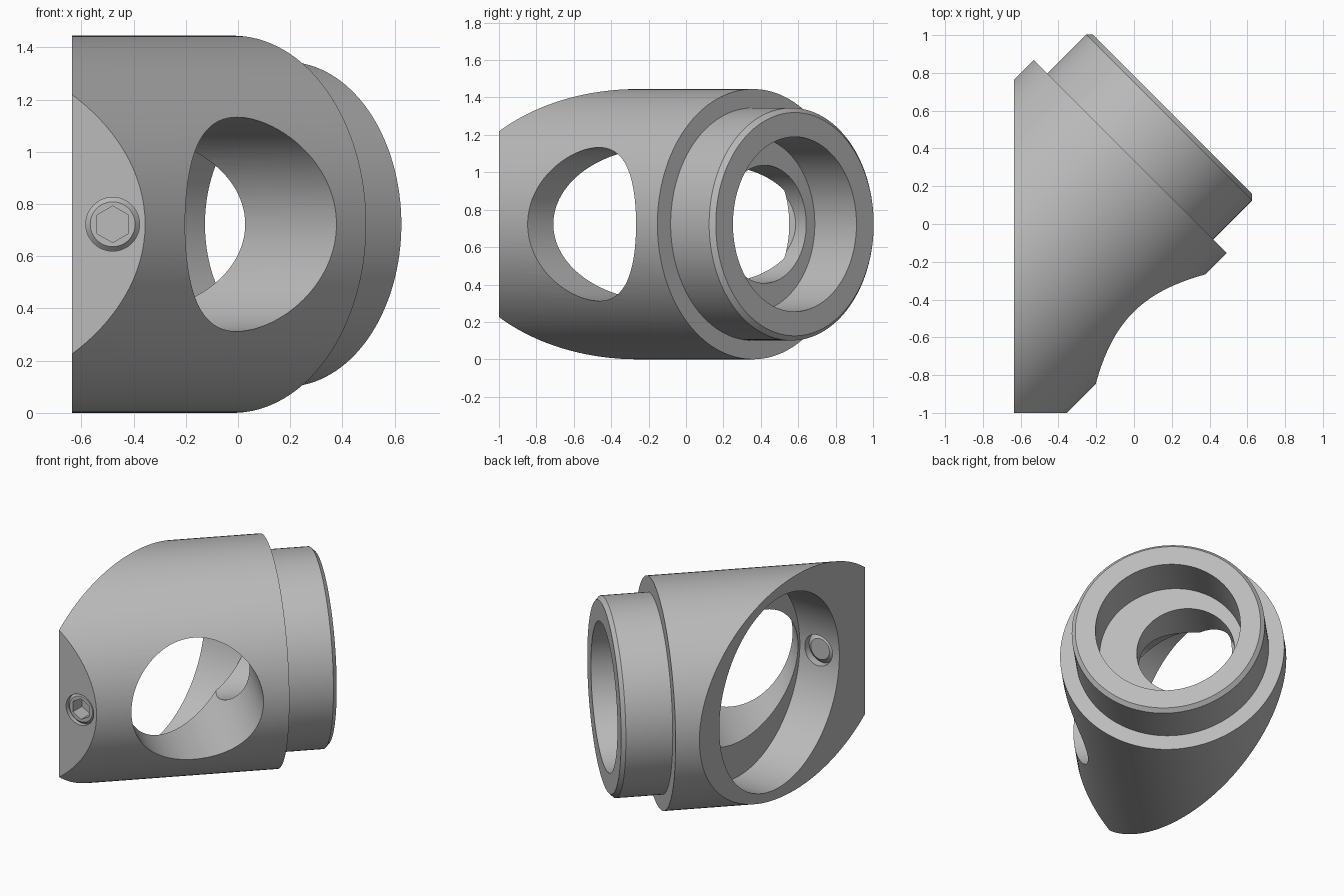
import bpy, bmesh, math
from mathutils import Matrix, Vector

cube = bpy.data.objects.get("Cube")
if cube:
    bpy.data.objects.remove(cube, do_unlink=True)

grey = bpy.data.materials.new("machined_grey")
grey.use_nodes = True
COLOUR = (0.5, 0.5, 0.5, 1)
grey.diffuse_color = COLOUR
grey.node_tree.nodes["Principled BSDF"].inputs["Base Color"].default_value = COLOUR

MID = 0.7225                         # height of every axis, and the barrel radius
D = math.sqrt(0.5)
ALONG = Vector((D, D, 0))            # barrel axis
ACROSS = Vector((-D, D, 0))          # side port axis
X, Y = Vector((1, 0, 0)), Vector((0, 1, 0))


def point(s, t):
    """Point at mid height, s along the barrel and t across it."""
    return ALONG * s + ACROSS * t + Vector((0, 0, MID))


def lathe(name, origin, axis, profile, sides=128, trims=()):
    """Closed turned solid from (distance, radius) pairs, trimmed by planes."""
    up = Vector((0, 0, 1))
    side = up.cross(axis)
    bm = bmesh.new()
    rings = []
    for d, r in profile:
        ring = []
        for i in range(sides):
            a = 2 * math.pi * i / sides
            ring.append(bm.verts.new(origin + axis * d + (side * math.sin(a) + up * math.cos(a)) * r))
        rings.append(ring)
    for a, b in zip(rings, rings[1:]):
        for i in range(sides):
            j = (i + 1) % sides
            bm.faces.new((a[i], a[j], b[j], b[i]))
    bm.faces.new(rings[0])
    bm.faces.new(rings[-1])
    for co, normal in trims:
        cut = bmesh.ops.bisect_plane(bm, geom=bm.verts[:] + bm.edges[:] + bm.faces[:],
                                     plane_co=co, plane_no=normal, clear_outer=True)
        edges = [e for e in cut["geom_cut"] if isinstance(e, bmesh.types.BMEdge)]
        bmesh.ops.contextual_create(bm, geom=edges)
    bmesh.ops.recalc_face_normals(bm, faces=bm.faces)
    mesh = bpy.data.meshes.new(name)
    bm.to_mesh(mesh)
    bm.free()
    mesh.materials.append(grey)
    obj = bpy.data.objects.new(name, mesh)
    bpy.context.collection.objects.link(obj)
    return obj


def activate(obj):
    bpy.ops.object.select_all(action='DESELECT')
    obj.select_set(True)
    bpy.context.view_layer.objects.active = obj


def cut(target, cutter):
    cutter.hide_render = True
    mod = target.modifiers.new("cut", 'BOOLEAN')
    mod.operation = 'DIFFERENCE'
    mod.solver = 'EXACT'
    mod.object = cutter
    activate(target)
    bpy.ops.object.modifier_apply(modifier=mod.name)
    bpy.data.objects.remove(cutter, do_unlink=True)


# Barrel with stepped, chamfered collar and counterbore, cut off flat on two sides
barrel = lathe("mount_body", point(0, 0.267), ALONG,
               [(-1.5, MID), (0.239, MID), (0.239, 0.622), (0.53, 0.622),
                (0.555, 0.597), (0.555, 0.467), (0.24, 0.467)],
               trims=[(Vector((-0.635, 0, 0)), -X), (Vector((0, -1, 0)), -Y)])

# Round pocket in the slanted flat face
cut(barrel, lathe("pocket_cutter", Vector((-0.34, -0.088, MID)), -X, [(0, 0.64), (0.6, 0.64)]))

# Side port and offset end port, both opening into the pocket
floor = [(Vector((-0.36, 0, 0)), -X)]
cut(barrel, lathe("side_port_cutter", point(-0.332, 0), ACROSS,
                  [(-0.8, 0.41), (1.6, 0.41)], trims=floor))
cut(barrel, lathe("end_port_cutter", point(0, 0.354), ALONG,
                  [(-1.6, 0.315), (0.3, 0.315)], trims=floor))

# Threaded hole for the clamp screw
screw_at = Vector((-0.48, -1, MID))
cut(barrel, lathe("screw_hole_cutter", screw_at, Y, [(-0.1, 0.103), (0.4, 0.103)], sides=48))

# Clamp screw with chamfered ends and hexagonal socket
screw = lathe("clamp_screw", screw_at, Y,
              [(0.012, 0.086), (0.03, 0.1035), (0.225, 0.1035), (0.255, 0.07)], sides=48)
cut(screw, lathe("hex_cutter", screw_at, Y, [(-0.1, 0.07), (0.11, 0.07)], sides=6))

for obj in (barrel, screw):
    activate(obj)
    bpy.ops.object.shade_smooth_by_angle(angle=math.radians(25))
